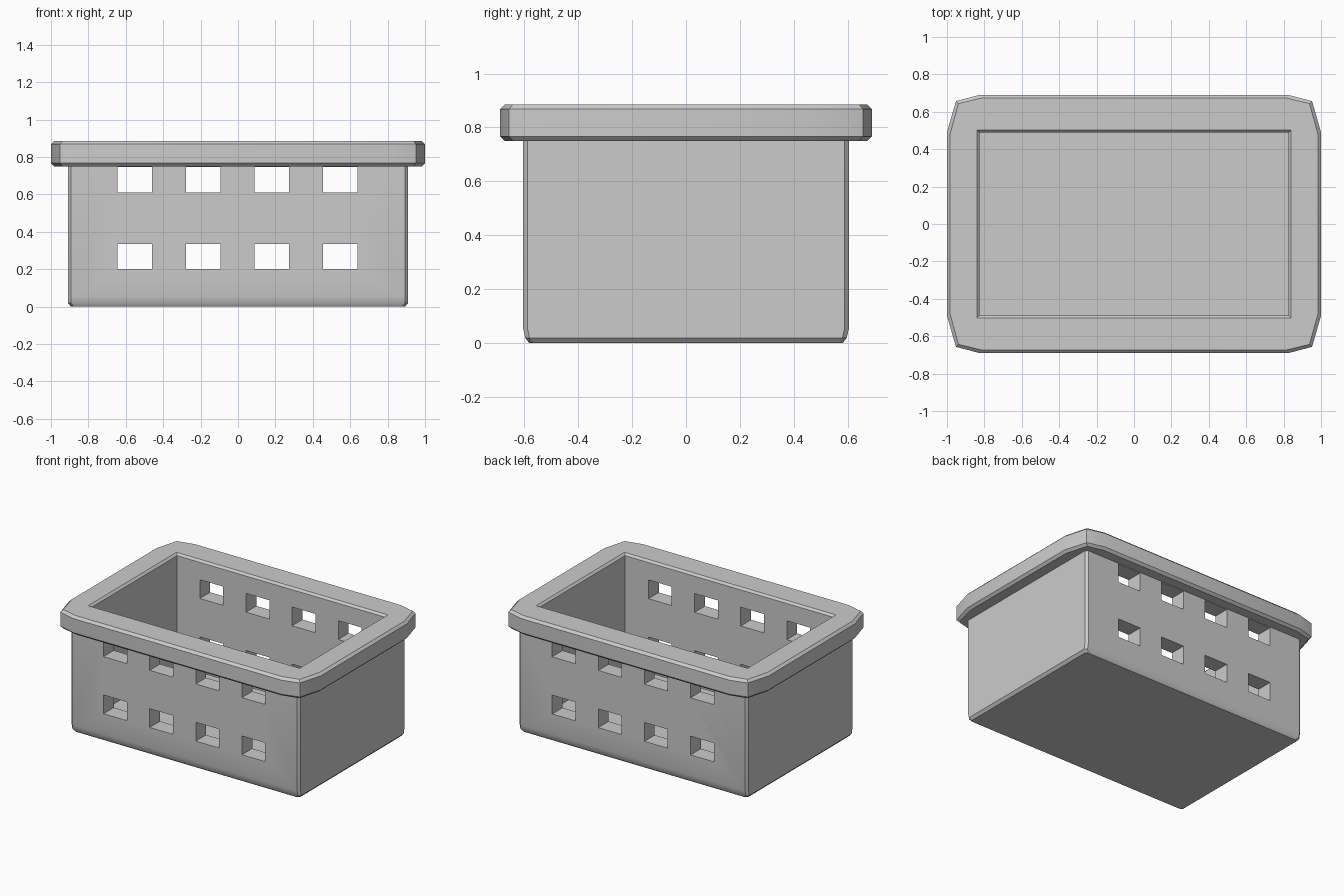
import bpy, bmesh

if "Cube" in bpy.data.objects:
    bpy.data.objects.remove(bpy.data.objects["Cube"])


def outline(quarter):
    """Mirror one corner (listed from +x side to +y side) into a full loop."""
    q, r = quarter, quarter[::-1]
    return (q + [(-x, y) for x, y in r] + [(-x, -y) for x, y in q]
            + [(x, -y) for x, y in r])


def loft(name, levels):
    """Closed solid through levels of (quarter outline, z)."""
    bm = bmesh.new()
    rings = [[bm.verts.new((x, y, z)) for x, y in outline(q)] for q, z in levels]
    n = len(rings[0])
    for a, b in zip(rings, rings[1:]):
        for i in range(n):
            j = (i + 1) % n
            bm.faces.new((a[i], a[j], b[j], b[i]))
    bm.faces.new(rings[0][::-1])
    bm.faces.new(rings[-1])
    return to_object(name, bm)


def to_object(name, bm):
    bmesh.ops.recalc_face_normals(bm, faces=bm.faces[:])
    mesh = bpy.data.meshes.new(name)
    bm.to_mesh(mesh)
    bm.free()
    obj = bpy.data.objects.new(name, mesh)
    bpy.context.collection.objects.link(obj)
    return obj


def finish(obj, cutters):
    """Cut the openings, then smooth the shallow angles."""
    bpy.ops.object.select_all(action='DESELECT')
    bpy.context.view_layer.objects.active = obj
    obj.select_set(True)
    for c in cutters:
        mod = obj.modifiers.new("cut", 'BOOLEAN')
        mod.operation = 'DIFFERENCE'
        mod.solver = 'EXACT'
        mod.object = c
        bpy.ops.object.modifier_apply(modifier=mod.name)
    bpy.ops.object.shade_smooth_by_angle(angle=0.52)


def body_corner(hx, hy, c=0.016):
    return [(hx, hy - c), (hx - c, hy)]


def rim_corner(d):
    return [(1 - d, 0.49 - d * 0.5), (0.952 - d * 0.8, 0.657 - d * 0.8),
            (0.825 - d * 0.5, 0.69 - d)]


# box body with eased bottom edges
body = loft("basket_body", [
    (body_corner(0.893, 0.583), 0), (body_corner(0.91, 0.597), 0.019),
    (body_corner(0.91, 0.605), 0.055), (body_corner(0.91, 0.605), 0.751)])

# overhanging rim with chamfered top and bottom
rim = loft("basket_rim", [
    (rim_corner(0.017), 0.75), (rim_corner(0), 0.767),
    (rim_corner(0), 0.868), (rim_corner(0.017), 0.885)])

# interior cavity, flaring at the rim's inner lip
cavity = loft("cavity_cutter", [
    ([(0.825, 0.488)], 0.08), ([(0.825, 0.488)], 0.87),
    ([(0.84, 0.502)], 0.885), ([(0.84, 0.502)], 0.95)])

# two rows of four windows through front and back
bm = bmesh.new()
for z in (0.2675, 0.678):
    for i in range(4):
        box = bmesh.ops.create_cube(bm, size=1)["verts"]
        bmesh.ops.scale(bm, vec=(0.185, 1.6, 0.135), verts=box)
        bmesh.ops.translate(bm, vec=(-0.5525 + 0.3667 * i, 0, z), verts=box)
windows = to_object("window_cutter", bm)

finish(body, [cavity, windows])
finish(rim, [cavity])
for c in (cavity, windows):
    bpy.data.objects.remove(c)
